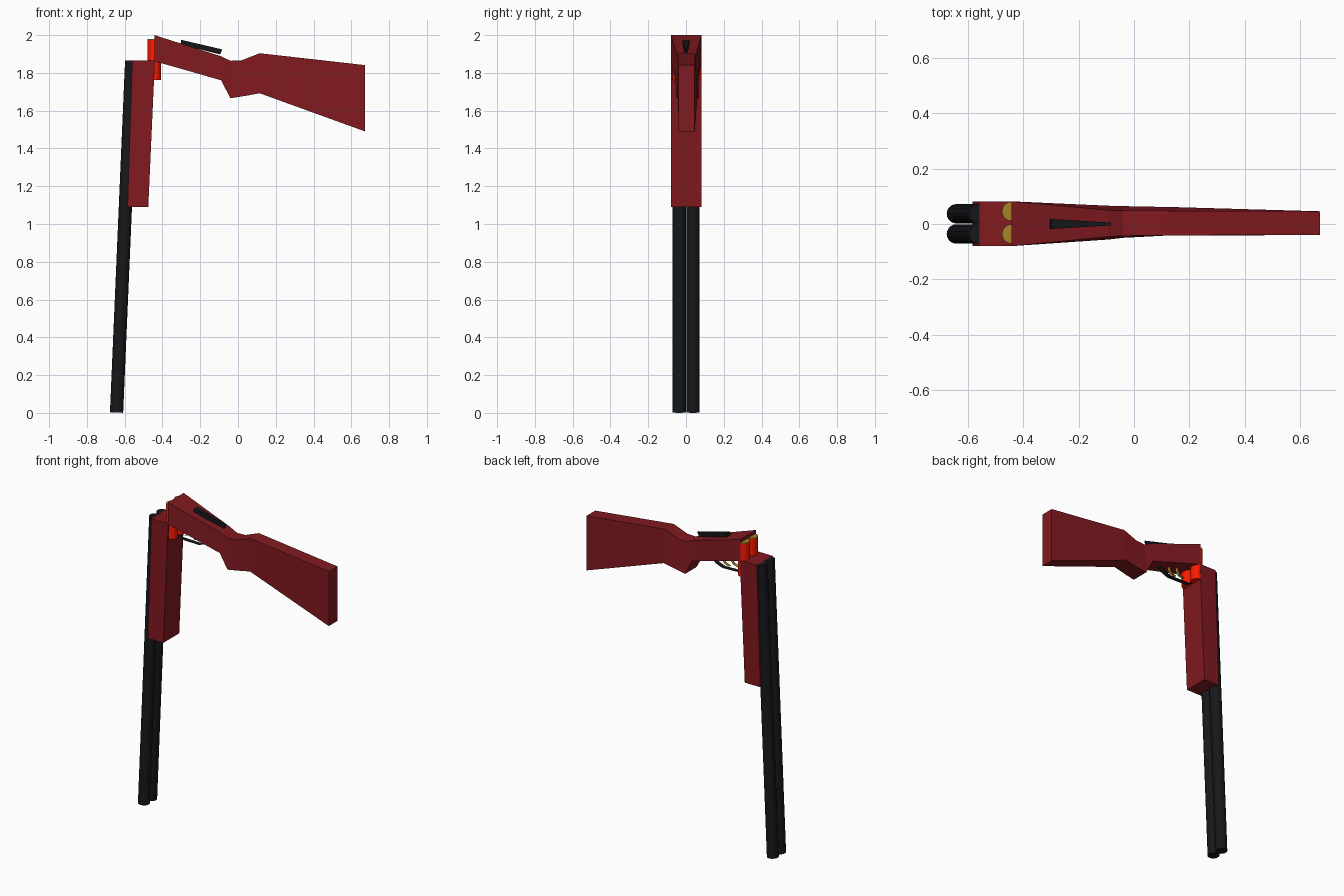
import bpy, bmesh
from mathutils import Vector

if "Cube" in bpy.data.objects:
    bpy.data.objects.remove(bpy.data.objects["Cube"])


def material(name, rgb):
    m = bpy.data.materials.new(name)
    m.diffuse_color = (*rgb, 1)
    m.use_nodes = True
    m.node_tree.nodes["Principled BSDF"].inputs["Base Color"].default_value = m.diffuse_color
    return m


WOOD = material("red_wood", (0.22, 0.010, 0.014))
BLACK = material("black_steel", (0.008, 0.009, 0.010))
GOLD = material("brass", (0.38, 0.23, 0.02))
RED = material("shell_red", (1.0, 0.01, 0.0))


def add_object(name, bm, mat, recalc=True):
    if recalc:
        bmesh.ops.recalc_face_normals(bm, faces=bm.faces)
    me = bpy.data.meshes.new(name)
    bm.to_mesh(me)
    bm.free()
    me.materials.append(mat)
    ob = bpy.data.objects.new(name, me)
    bpy.context.collection.objects.link(ob)
    return ob


def loft(name, rings, mat):
    """Skin a run of four-point rings and cap both ends."""
    bm = bmesh.new()
    vs = [[bm.verts.new(p) for p in r] for r in rings]
    for a, b in zip(vs, vs[1:]):
        for i in range(4):
            j = (i + 1) % 4
            bm.faces.new((a[i], a[j], b[j], b[i]))
    bm.faces.new(vs[0])
    bm.faces.new(vs[-1])
    return add_object(name, bm, mat)


def rod(name, p, q, r, mat, sides=20):
    """Capped cylinder from p to q."""
    p, q = Vector(p), Vector(q)
    bm = bmesh.new()
    bmesh.ops.create_cone(bm, cap_ends=True, segments=sides, radius1=r,
                          radius2=r, depth=(q - p).length)
    rot = (q - p).to_track_quat('Z', 'Y').to_matrix()
    for v in bm.verts:
        v.co = rot @ v.co + (p + q) / 2
    for f in bm.faces:
        f.smooth = len(f.verts) == 4
    for e in bm.edges:
        e.smooth = all(f.smooth for f in e.link_faces)
    return add_object(name, bm, mat)


def ribbon(name, path, y, half, mat):
    """Thin strip following an x-z path."""
    bm = bmesh.new()
    rows = [[bm.verts.new((x, y + s * half, z)) for s in (-1, 1)] for x, z in path]
    for a, b in zip(rows, rows[1:]):
        bm.faces.new((a[0], a[1], b[1], b[0]))
    return add_object(name, bm, mat, False)


# Receiver and stock: x, top z, bottom z, top (-y, +y), bottom (-y, +y)
sections = [
    (-0.443, 2.000, 1.862, -0.080, 0.082, -0.080, 0.082),
    (-0.090, 1.888, 1.761, -0.046, 0.050, -0.056, 0.066),
    (-0.040, 1.864, 1.666, -0.043, 0.048, -0.050, 0.065),
    (0.020, 1.867, 1.675, -0.042, 0.048, -0.047, 0.063),
    (0.115, 1.904, 1.692, -0.041, 0.048, -0.042, 0.062),
    (0.673, 1.841, 1.490, -0.040, 0.046, -0.040, 0.046),
]
loft("stock_and_receiver",
     [[(x, a, zt), (x, b, zt), (x, d, zb), (x, c, zb)]
      for x, zt, zb, a, b, c, d in sections], WOOD)

# Fore-end under the tipped barrels
loft("fore_end",
     [[(x0, -0.08, z), (x0, 0.082, z), (x1, 0.082, z), (x1, -0.08, z)]
      for x0, x1, z in ((-0.56, -0.44, 1.865), (-0.585, -0.475, 1.09))], WOOD)

# Barrels and shells, one per side
for side, y in (("left", 0.037), ("right", -0.036)):
    rod("barrel_" + side, (-0.643, y, 0.002), (-0.563, y, 1.865), 0.035, BLACK)
for side, y in (("left", 0.046), ("right", -0.036)):
    rod("shell_" + side, (-0.443, y, 1.762), (-0.443, y, 1.975), 0.035, RED)
    rod("shell_base_" + side, (-0.443, y, 1.975), (-0.443, y, 1.98), 0.035, GOLD)

# Opening lever, a tapering wedge on top
loft("top_lever",
     [[(x0, -w, zt), (x0, w, zt), (x1, w, zb), (x1, -w, zb)]
      for x0, x1, w, zt, zb in ((-0.30, -0.305, 0.018, 1.975, 1.95),
                                (-0.083, -0.095, 0.005, 1.924, 1.898))], BLACK)

# Triggers and trigger guard
for name, path in (
        ("front_trigger", [(-0.324, 1.835), (-0.329, 1.808), (-0.343, 1.789), (-0.379, 1.777)]),
        ("rear_trigger", [(-0.262, 1.82), (-0.269, 1.793), (-0.283, 1.776), (-0.315, 1.765)])):
    ribbon(name, path, 0.003, 0.011, GOLD)
ribbon("trigger_guard", [(-0.44, 1.765), (-0.41, 1.752), (-0.27, 1.748),
                         (-0.225, 1.765), (-0.19, 1.792)], 0.003, 0.016, BLACK)
